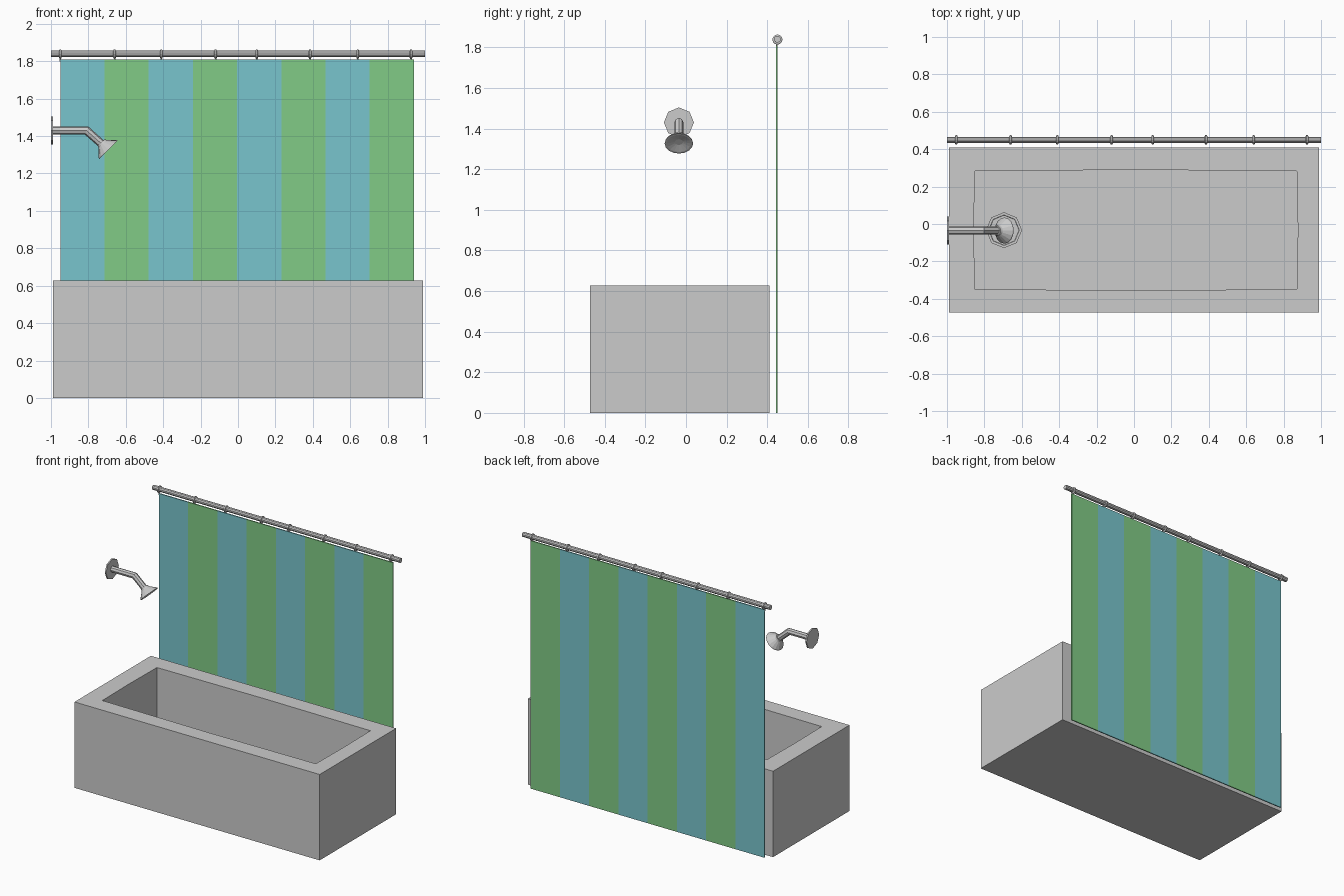
import bpy, bmesh, math
from mathutils import Vector

if "Cube" in bpy.data.objects:
    bpy.data.objects.remove(bpy.data.objects["Cube"])


def finish(bm, name, mat=None):
    bmesh.ops.recalc_face_normals(bm, faces=bm.faces)
    me = bpy.data.meshes.new(name)
    bm.to_mesh(me)
    bm.free()
    ob = bpy.data.objects.new(name, me)
    bpy.context.collection.objects.link(ob)
    if mat:
        me.materials.append(mat)
    return ob


def skin(name, rings):
    """Closed solid through a list of equal-length vertex rings."""
    bm = bmesh.new()
    loops = [[bm.verts.new(p) for p in r] for r in rings]
    n = len(loops[0])
    for a, b in zip(loops, loops[1:]):
        for i in range(n):
            j = (i + 1) % n
            bm.faces.new((a[i], a[j], b[j], b[i]))
    bm.faces.new(loops[0])
    bm.faces.new(loops[-1])
    return finish(bm, name)


def lathe(name, origin, axis, profile, sides):
    """Turned solid: profile is (distance along axis, radius)."""
    axis, origin = Vector(axis).normalized(), Vector(origin)
    v = Vector((0, 1, 0))
    if abs(axis.y) > 0.9:
        v = Vector((1, 0, 0))
    u = axis.cross(v)
    angles = [2 * math.pi * i / sides for i in range(sides)]
    return skin(name, [[origin + axis * d + r * (u * math.cos(a) + v * math.sin(a))
                        for a in angles] for d, r in profile])


def material(name, rgb):
    m = bpy.data.materials.new(name)
    m.diffuse_color = (*rgb, 1)
    m.use_nodes = True
    m.node_tree.nodes["Principled BSDF"].inputs["Base Color"].default_value = m.diffuse_color
    return m


def loop8(x0, x1, y0, y1, z, bulge=0.0):
    """Rectangle with mid-side points, long sides bowed outward."""
    xm, ym = (x0 + x1) / 2, (y0 + y1) / 2
    return [(x0, y0, z), (xm, y0 - bulge, z), (x1, y0, z), (x1 + bulge / 2, ym, z),
            (x1, y1, z), (xm, y1 + bulge, z), (x0, y1, z), (x0 - bulge / 2, ym, z)]


# Bathtub with hollow basin
FLOOR = 0.12
skin("bathtub", [loop8(-0.99, 0.99, -0.472, 0.41, 0),
                 loop8(-0.99, 0.99, -0.472, 0.41, 0.627),
                 loop8(-0.852, 0.872, -0.348, 0.282, 0.627, 0.008),
                 loop8(-0.852, 0.872, -0.348, 0.282, FLOOR, 0.008)])

# Drain on the basin floor
lathe("drain", (-0.695, -0.033, FLOOR - 0.01), (0, 0, 1),
      [(0, 0.096), (0.02, 0.096), (0.02, 0.082), (0.014, 0.08)], 8)

# Striped curtain
blue = material("curtain_blue", (0.19, 0.56, 0.61))
green = material("curtain_green", (0.22, 0.60, 0.24))
X0, X1, N = -0.95, 0.94, 8
w = (X1 - X0) / N
for i in range(N):
    bm = bmesh.new()
    bmesh.ops.create_cube(bm, size=1)
    bmesh.ops.scale(bm, vec=(w, 0.008, 1.81), verts=bm.verts)
    bmesh.ops.translate(bm, vec=(X0 + w * (i + 0.5), 0.447, 0.905), verts=bm.verts)
    finish(bm, f"curtain_stripe_{i + 1}", green if i % 2 else blue)

# Curtain rod and rings
ROD_Y, ROD_Z = 0.45, 1.84
lathe("curtain_rod", (-1, ROD_Y, ROD_Z), (1, 0, 0), [(0, 0.017), (2, 0.017)], 10)
for i, x in enumerate((-0.95, -0.66, -0.41, -0.12, 0.10, 0.385, 0.64, 0.925)):
    lathe(f"curtain_ring_{i + 1}", (x - 0.007, ROD_Y, ROD_Z - 0.002), (1, 0, 0),
          [(0, 0.019), (0.003, 0.025), (0.011, 0.025), (0.014, 0.019)], 12)
    lathe(f"ring_hook_{i + 1}", (x, 0.447, 1.80), (0, 0, 1), [(0, 0.004), (0.03, 0.004)], 6)

# Shower wall plate
SY, SZ = -0.035, 1.43
lathe("shower_wall_plate", (-1, SY, SZ), (1, 0, 0), [(0, 0.074), (0.01, 0.074)], 8)

# Bent shower arm: straight run, mitred bend, sloping run
R = 0.022
angles = [math.pi / 4 * i for i in range(8)]
half = math.radians(22.5)


def section(x, z, tilt, r):
    return [(x + r * math.sin(tilt) * math.cos(a), SY + R * math.sin(a),
             z + r * math.cos(tilt) * math.cos(a)) for a in angles]


skin("shower_arm", [section(-0.995, SZ, 0, R),
                    section(-0.81, SZ, half, R / math.cos(half)),
                    section(-0.725, 1.355, 2 * half, R)])

# Flared shower head with recessed face
lathe("shower_head", (-0.732, SY, 1.366), (1, 0, -1),
      [(0, 0.026), (0.012, 0.03), (0.05, 0.068), (0.056, 0.07), (0.056, 0.06), (0.046, 0.02)], 16)
